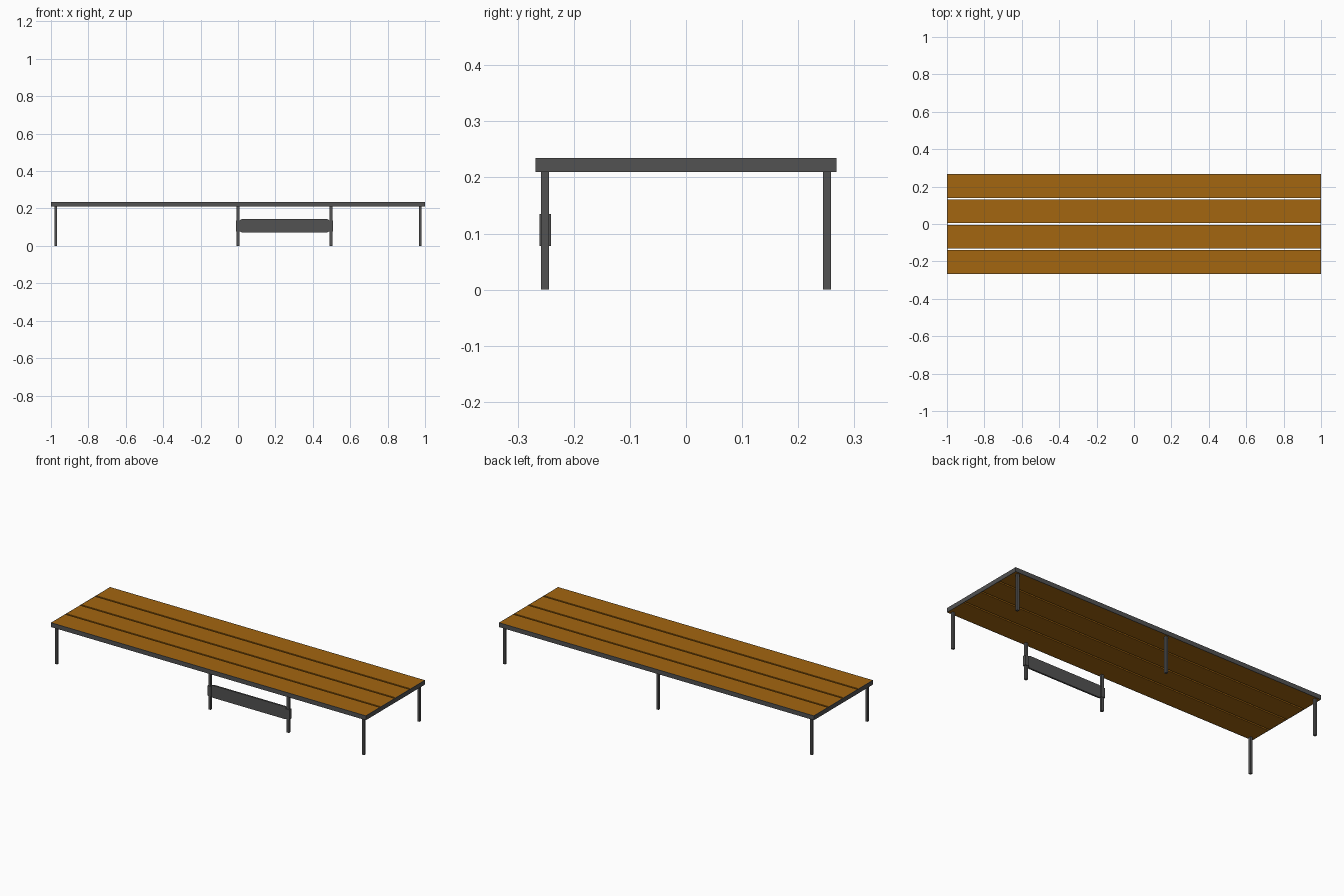
import bpy, bmesh

if "Cube" in bpy.data.objects:
    bpy.data.objects.remove(bpy.data.objects["Cube"])

def material(name, col):
    m = bpy.data.materials.new(name)
    m.diffuse_color = (*col, 1)
    m.use_nodes = True
    m.node_tree.nodes["Principled BSDF"].inputs["Base Color"].default_value = m.diffuse_color
    return m

wood = material("brown wood", (0.37, 0.133, 0.005))
metal = material("dark grey metal", (0.085, 0.085, 0.085))

def box(name, x, y, z, mat, chamfer=0):
    """Box from (min, max) ranges; chamfer cuts the corners seen from the front."""
    bm = bmesh.new()
    bmesh.ops.create_cube(bm, size=1)
    for v in bm.verts:
        v.co = [(r[0] + r[1]) / 2 + c * (r[1] - r[0]) for r, c in zip((x, y, z), v.co)]
    if chamfer:
        edges = [e for e in bm.edges if abs(e.verts[0].co.y - e.verts[1].co.y) > 1e-5]
        bmesh.ops.bevel(bm, geom=edges, offset=chamfer, segments=2, profile=0.5, affect='EDGES')
    me = bpy.data.meshes.new(name)
    bm.to_mesh(me)
    bm.free()
    me.materials.append(mat)
    ob = bpy.data.objects.new(name, me)
    bpy.context.collection.objects.link(ob)
    return ob

HX, HY, Z0, Z1, T = 1.0, 0.268, 0.21, 0.235, 0.003

# Deck planks with narrow gaps, fitted inside the rim
gap = 0.0095
inner = HY - T
width = (2 * inner - 3 * gap) / 4
for i in range(4):
    y = -inner + i * (width + gap)
    box(f"plank_{i + 1}", (-HX + T, HX - T), (y, y + width), (Z0 + 0.0005, Z1 - 0.0003), wood)

# Thin metal rim around the deck
for s, side in ((-1, "front"), (1, "back")):
    box(f"{side}_rim", (-HX, HX), sorted((s * HY, s * inner)), (Z0, Z1), metal)
for s, side in ((-1, "left"), (1, "right")):
    box(f"{side}_rim", sorted((s * HX, s * (HX - T))), (-inner, inner), (Z0, Z1), metal)

# Legs: corners, middle of each side, and an extra front one for the panel
R, LY = 0.007, 0.251
legs = {"front": (-0.975, 0.0, 0.497, 0.975), "back": (-0.975, 0.0, 0.975)}
for side, xs in legs.items():
    y = -LY if side == "front" else LY
    for i, x in enumerate(xs):
        box(f"{side}_leg_{i + 1}", (x - R, x + R), (y - R, y + R), (0, Z0 + 0.0003), metal)

# Panel between two front legs, with a clamp on each leg
box("front_panel", (0.01, 0.487), (-LY - 0.005, -LY + 0.005), (0.072, 0.143), metal, 0.01)
for i, x in enumerate((0.0, 0.497)):
    box(f"panel_clamp_{i + 1}", (x - 0.012, x + 0.012), (-LY - 0.01, -LY + 0.01), (0.078, 0.135), metal)
